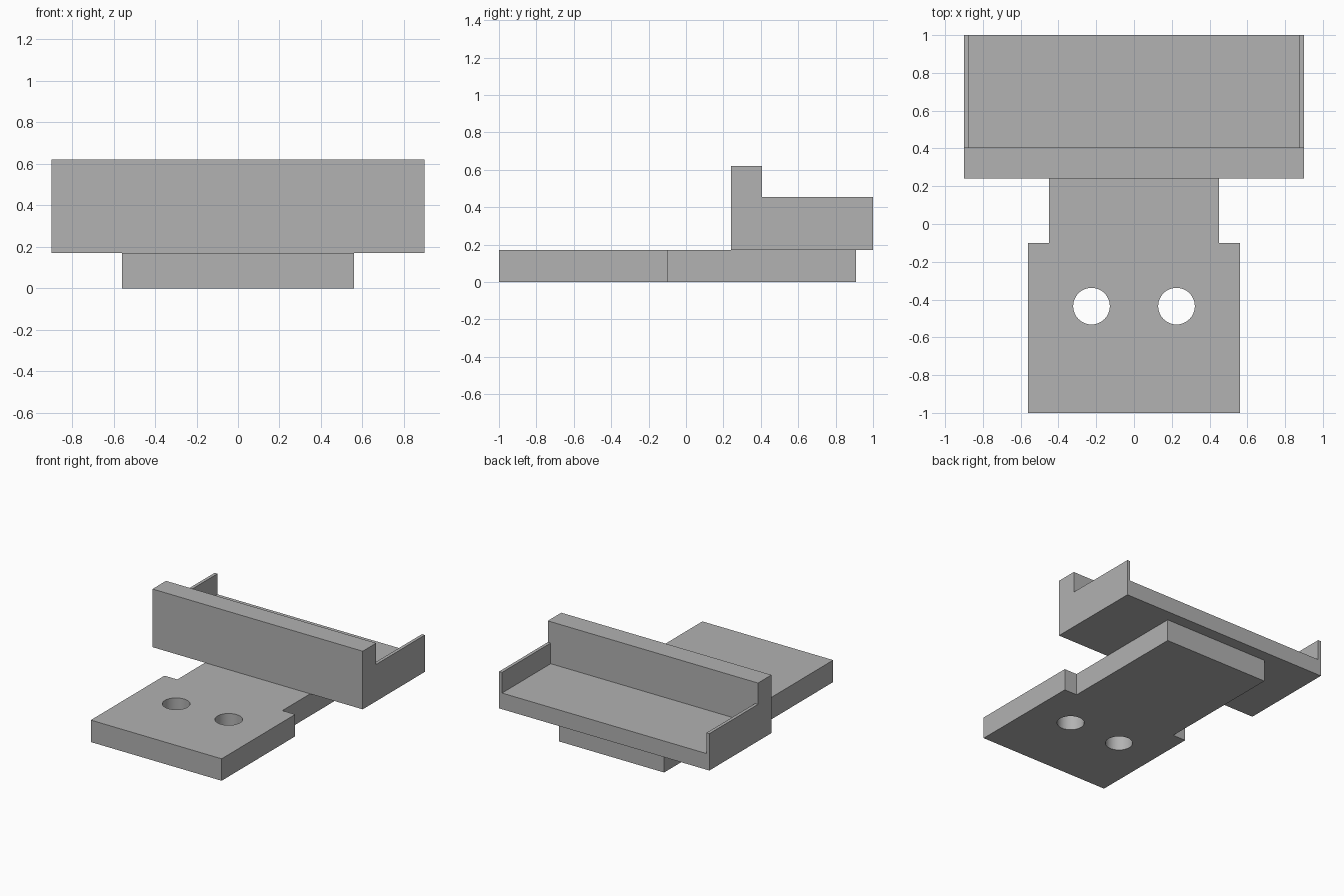
import bpy
import bmesh
from mathutils import Matrix, Vector

cube = bpy.data.objects.get("Cube")
if cube:
    bpy.data.objects.remove(cube, do_unlink=True)

grey = bpy.data.materials.new("plain_grey")
grey.use_nodes = True
GREY = (0.445, 0.445, 0.445, 1)
grey.diffuse_color = GREY
grey.node_tree.nodes["Principled BSDF"].inputs["Base Color"].default_value = GREY


def finish(name, bm):
    """Turn a bmesh into a linked object with the shared material."""
    bmesh.ops.recalc_face_normals(bm, faces=bm.faces)
    mesh = bpy.data.meshes.new(name)
    bm.to_mesh(mesh)
    bm.free()
    mesh.materials.append(grey)
    obj = bpy.data.objects.new(name, mesh)
    bpy.context.collection.objects.link(obj)
    return obj


def extrude(name, points, direction):
    """Extrude a closed outline along a direction."""
    bm = bmesh.new()
    face = bm.faces.new([bm.verts.new(p) for p in points])
    new = bmesh.ops.extrude_face_region(bm, geom=[face])["geom"]
    verts = [v for v in new if isinstance(v, bmesh.types.BMVert)]
    bmesh.ops.translate(bm, verts=verts, vec=Vector(direction))
    return finish(name, bm)


def cut(target, cutter):
    """Subtract the cutter, then remove it."""
    mod = target.modifiers.new("cut", 'BOOLEAN')
    mod.operation = 'DIFFERENCE'
    mod.solver = 'EXACT'
    mod.object = cutter
    bpy.ops.object.select_all(action='DESELECT')
    target.select_set(True)
    bpy.context.view_layer.objects.active = target
    bpy.ops.object.modifier_apply(modifier=mod.name)
    bpy.data.objects.remove(cutter, do_unlink=True)


BASE_TOP = 0.17
HALF_WIDTH = 0.9

# Mounting plate: wide front pad with a narrower neck behind
half = [(0.56, -1), (0.56, -0.1), (0.45, -0.1), (0.45, 0.91)]
outline = half + [(-x, y) for x, y in reversed(half)]
plate = extrude("mounting_plate", [(x, y, 0) for x, y in outline], (0, 0, BASE_TOP))

# Two screw holes
for side in (-1, 1):
    bm = bmesh.new()
    bmesh.ops.create_cone(bm, cap_ends=True, segments=48, radius1=0.097, radius2=0.097,
                          depth=1, matrix=Matrix.Translation((side * 0.225, -0.435, 0)))
    cut(plate, finish("hole_cutter", bm))
bpy.ops.object.shade_smooth_by_angle()

# Tray: stepped side profile with a tall front wall
profile = [(0.24, BASE_TOP), (1, BASE_TOP), (1, 0.455),
           (0.405, 0.455), (0.405, 0.62), (0.24, 0.62)]
tray = extrude("tray", [(-HALF_WIDTH, y, z) for y, z in profile], (2 * HALF_WIDTH, 0, 0))

# Pocket open at the back, leaving a floor and thin end walls
pocket = [(0.405, 0.295), (1.2, 0.295), (1.2, 0.8), (0.405, 0.8)]
cut(tray, extrude("pocket_cutter", [(-0.875, y, z) for y, z in pocket], (1.75, 0, 0)))
